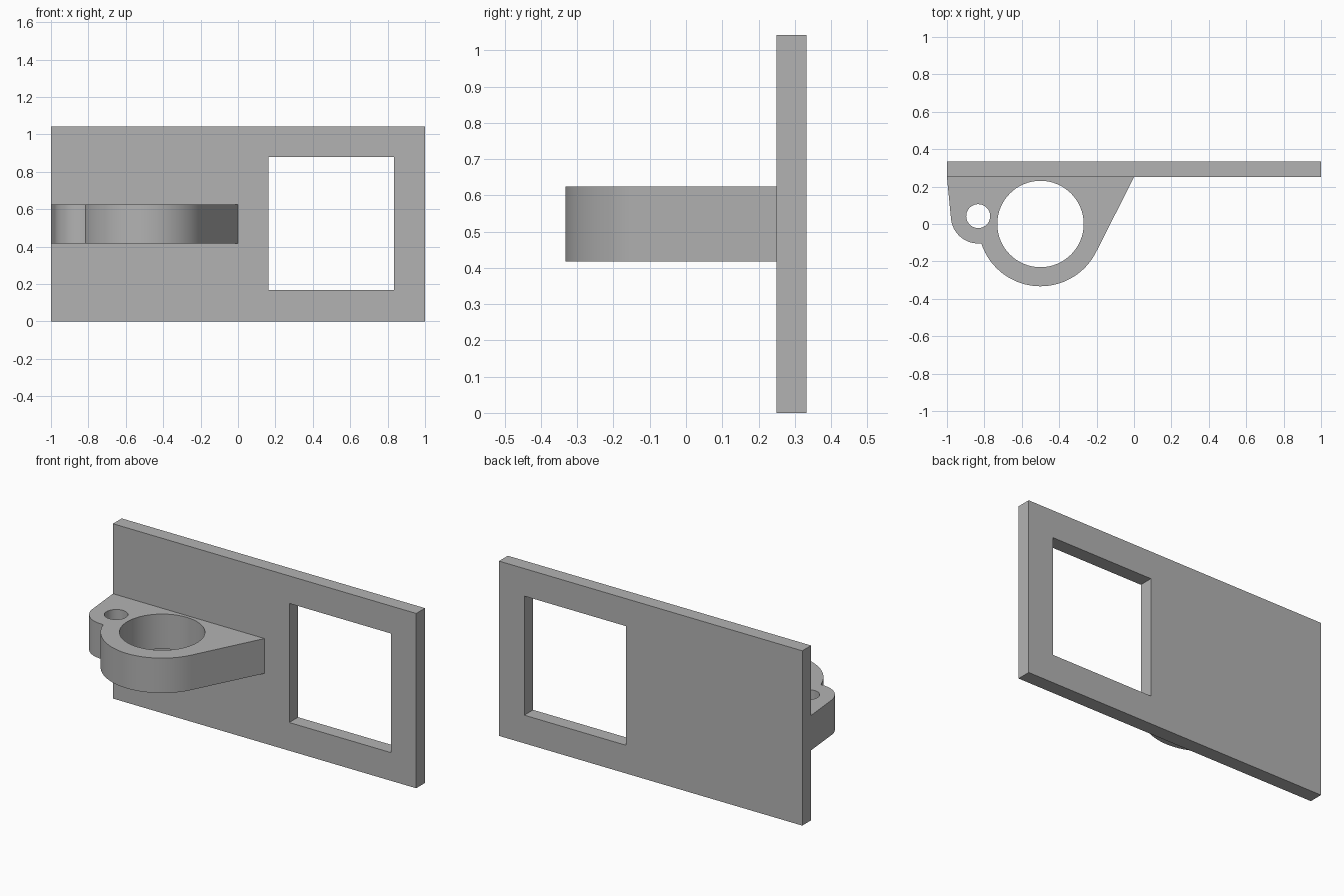
import bpy
import bmesh
from math import atan2, acos, cos, sin, pi, radians, hypot
from mathutils import Vector, Matrix

cube = bpy.data.objects.get("Cube")
if cube:
    bpy.data.objects.remove(cube, do_unlink=True)

grey = bpy.data.materials.new("plain_grey")
grey.use_nodes = True
grey.diffuse_color = (0.45, 0.45, 0.45, 1)
grey.node_tree.nodes["Principled BSDF"].inputs["Base Color"].default_value = grey.diffuse_color


def arc(center, radius, start, end, steps):
    """Points along an arc, both ends included."""
    return [(center[0] + radius * cos(start + (end - start) * i / steps),
             center[1] + radius * sin(start + (end - start) * i / steps))
            for i in range(steps + 1)]


def circle(center, radius, steps=64):
    return arc(center, radius, 0, 2 * pi, steps)[:-1]


def rectangle(x0, x1, y0, y1):
    return [(x0, y0), (x1, y0), (x1, y1), (x0, y1)]


def tangent_angle(point, center, radius, side):
    """Angle on the circle where the line from a point touches it."""
    dx, dy = point[0] - center[0], point[1] - center[1]
    return atan2(dy, dx) + side * acos(radius / hypot(dx, dy))


def extrude_profile(name, loops, depth, matrix):
    """Solid from an outline and its holes, extruded along local z."""
    bm = bmesh.new()
    for loop in loops:
        verts = [bm.verts.new((x, y, 0)) for x, y in loop]
        for a, b in zip(verts, verts[1:] + verts[:1]):
            bm.edges.new((a, b))
    bmesh.ops.triangle_fill(bm, use_beauty=True, edges=bm.edges[:], normal=Vector((0, 0, 1)))
    result = bmesh.ops.extrude_face_region(bm, geom=bm.faces[:], use_keep_orig=True)
    top = [g for g in result["geom"] if isinstance(g, bmesh.types.BMVert)]
    bmesh.ops.translate(bm, verts=top, vec=(0, 0, depth))
    bmesh.ops.transform(bm, matrix=matrix, verts=bm.verts[:])
    bmesh.ops.recalc_face_normals(bm, faces=bm.faces[:])
    mesh = bpy.data.meshes.new(name)
    bm.to_mesh(mesh)
    bm.free()
    mesh.materials.append(grey)
    obj = bpy.data.objects.new(name, mesh)
    bpy.context.collection.objects.link(obj)
    bpy.ops.object.select_all(action='DESELECT')
    obj.select_set(True)
    bpy.context.view_layer.objects.active = obj
    bpy.ops.object.shade_smooth_by_angle(angle=radians(30))
    return obj


# Back plate with a rectangular window
plate_front, plate_back, plate_height = 0.25, 0.333, 1.042
extrude_profile(
    "back_plate",
    [rectangle(-1, 1, 0, plate_height), rectangle(0.163, 0.833, 0.168, 0.878)],
    plate_back - plate_front,
    Matrix.Translation((0, plate_back, 0)) @ Matrix.Rotation(pi / 2, 4, 'X'))

# Holder bracket: large ring and small ear, joined to the plate by tangent lines
ring, ring_r = (-0.5, 0.0), 0.333
ear, ear_r = (-0.833, 0.042), 0.146
right_root, left_root = (0.0, plate_front), (-1.0, plate_front)

# Lower meeting point of the two outer circles
dx, dy = ear[0] - ring[0], ear[1] - ring[1]
dist = hypot(dx, dy)
swing = acos((ring_r ** 2 + dist ** 2 - ear_r ** 2) / (2 * ring_r * dist))
ring_end = atan2(dy, dx) + swing
meet = (ring[0] + ring_r * cos(ring_end), ring[1] + ring_r * sin(ring_end))
ring_start = tangent_angle(right_root, ring, ring_r, -1)
ear_start = atan2(meet[1] - ear[1], meet[0] - ear[0])
ear_end = tangent_angle(left_root, ear, ear_r, 1)

# Both arcs run clockwise, from the right root round to the left root
ring_sweep = (ring_end - ring_start) % (2 * pi) - 2 * pi
ear_sweep = (ear_end - ear_start) % (2 * pi) - 2 * pi
outline = ([right_root]
           + arc(ring, ring_r, ring_start, ring_start + ring_sweep, 40)
           + arc(ear, ear_r, ear_start, ear_start + ear_sweep, 24)[1:]
           + [left_root])
extrude_profile(
    "holder_bracket",
    [outline, circle(ring, 0.231), circle(ear, 0.064, 40)],
    0.208,
    Matrix.Translation((0, 0, 0.417)))
